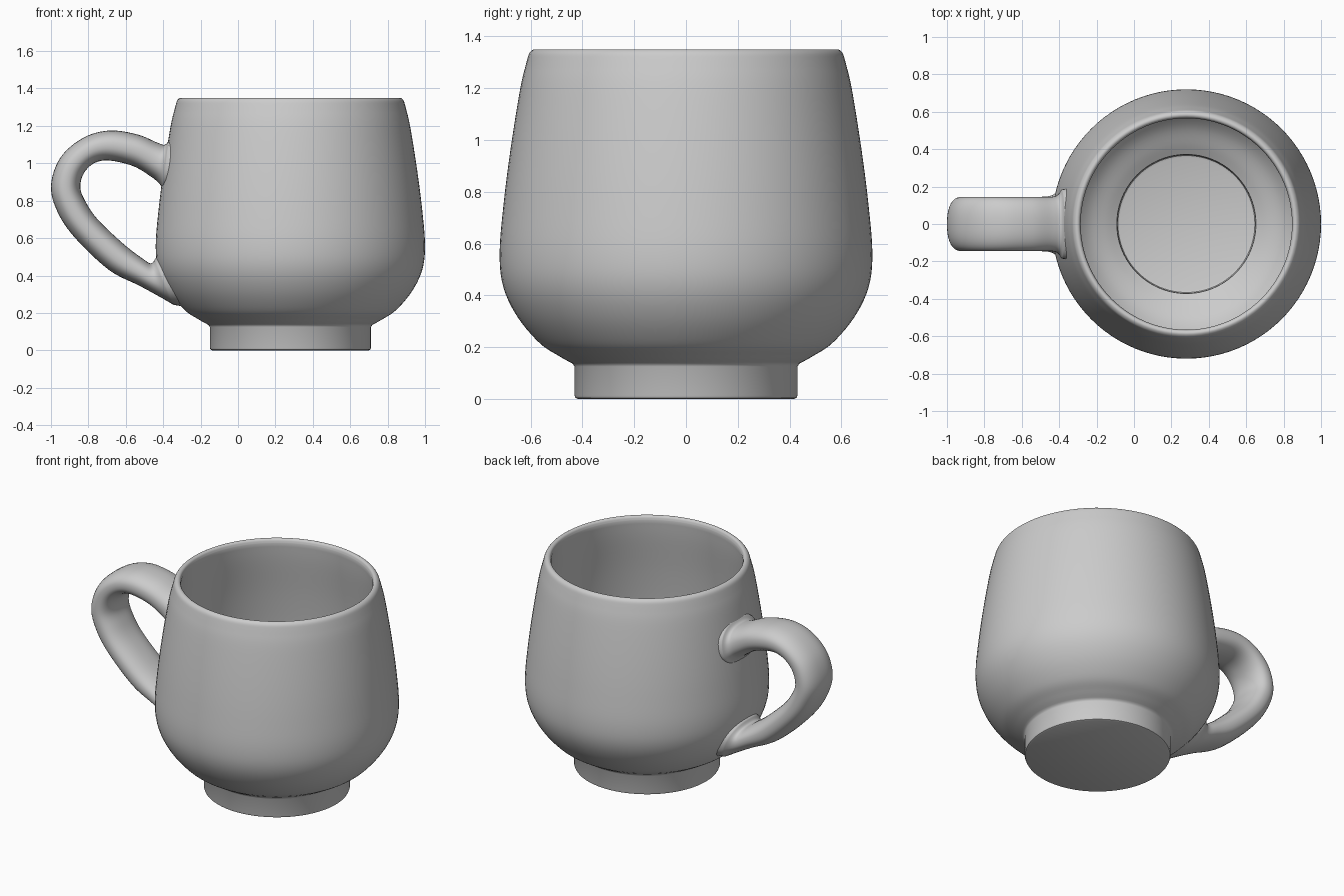
import bpy, bmesh, math
from mathutils import Vector

if "Cube" in bpy.data.objects:
    bpy.data.objects.remove(bpy.data.objects["Cube"], do_unlink=True)

AXIS_X = 0.28
SIDES = 96


def spline(points, steps):
    """Catmull-Rom curve through points of any dimension."""
    pts = [Vector(p) for p in points]
    pts = [2 * pts[0] - pts[1]] + pts + [2 * pts[-1] - pts[-2]]
    out = []
    for a, b, c, d in zip(pts, pts[1:], pts[2:], pts[3:]):
        for i in range(steps):
            t = i / steps
            out.append(0.5 * (2 * b + (c - a) * t + (2 * a - 5 * b + 4 * c - d) * t ** 2
                              + (3 * b - a - 3 * c + d) * t ** 3))
    return out + [pts[-2]]


def loft(name, rings, angle):
    """Skin a list of closed rings, cap both ends and smooth the shading."""
    bm = bmesh.new()
    loops = [[bm.verts.new(p) for p in ring] for ring in rings]
    for low, high in zip(loops, loops[1:]):
        n = len(low)
        for i in range(n):
            j = (i + 1) % n
            bm.faces.new((low[i], low[j], high[j], high[i]))
    bm.faces.new(loops[0])
    bm.faces.new(loops[-1])
    bmesh.ops.recalc_face_normals(bm, faces=bm.faces)
    mesh = bpy.data.meshes.new(name)
    bm.to_mesh(mesh)
    bm.free()
    obj = bpy.data.objects.new(name, mesh)
    bpy.context.collection.objects.link(obj)
    bpy.ops.object.select_all(action='DESELECT')
    obj.select_set(True)
    bpy.context.view_layer.objects.active = obj
    bpy.ops.object.shade_smooth_by_angle(angle=math.radians(angle))
    return obj


# Cup: foot, outer wall, rounded rim, inner wall and sunken floor as (radius, z)
foot = [(0.418, 0), (0.427, 0.004), (0.431, 0.014), (0.431, 0.125)]
outer = spline([(0.438, 0.136), (0.49, 0.165), (0.565, 0.215), (0.65, 0.315), (0.705, 0.43),
                (0.72, 0.56), (0.705, 0.75), (0.677, 0.97), (0.64, 1.2), (0.615, 1.305)], 5)
rim = spline([(0.615, 1.305), (0.605, 1.336), (0.588, 1.35), (0.572, 1.345), (0.565, 1.325)], 4)
inner = spline([(0.565, 1.325), (0.58, 1.2), (0.617, 0.97), (0.645, 0.75), (0.66, 0.56),
                (0.646, 0.44), (0.6, 0.345), (0.52, 0.255), (0.42, 0.195), (0.372, 0.165)], 5)
floor = [(0.37, 0.15), (0.37, 0.075), (0.366, 0.064), (0.355, 0.06)]
profile = foot + outer + rim[1:] + inner[1:] + floor

angles = [2 * math.pi * i / SIDES for i in range(SIDES)]
loft("cup_body", [[(AXIS_X + r * math.cos(a), r * math.sin(a), z) for a in angles]
                  for r, z in profile], 40)


def wall_radius(z):
    for (r0, z0), (r1, z1) in zip(outer, outer[1:]):
        if z0 <= z <= z1:
            return r0 + (r1 - r0) * (z - z0) / (z1 - z0)
    return outer[0][0]


# Handle: stations of outer edge x, z, inner edge x, z and half width
stations = spline([
    (-0.365, 1.13, -0.40, 0.86, 0.19), (-0.39, 1.10, -0.42, 0.89, 0.158),
    (-0.43, 1.11, -0.46, 0.925, 0.145), (-0.54, 1.155, -0.56, 0.985, 0.145),
    (-0.69, 1.175, -0.69, 1.015, 0.145), (-0.83, 1.135, -0.77, 1.0, 0.145),
    (-0.95, 1.03, -0.825, 0.945, 0.145), (-1.0, 0.88, -0.843, 0.87, 0.145),
    (-0.965, 0.74, -0.815, 0.795, 0.145), (-0.87, 0.60, -0.75, 0.70, 0.145),
    (-0.69, 0.43, -0.61, 0.567, 0.145), (-0.53, 0.347, -0.505, 0.487, 0.145),
    (-0.42, 0.287, -0.463, 0.465, 0.152), (-0.33, 0.235, -0.44, 0.495, 0.185)], 6)


def rounded(v):
    return math.copysign(abs(v) ** 0.85, v)


rings = []
for ox, oz, ix, iz, width in stations:
    ring = []
    for k in range(40):
        a = 2 * math.pi * k / 40
        c, s = rounded(math.cos(a)), rounded(math.sin(a))
        ring.append(Vector(((ox + ix + (ox - ix) * c) / 2, width * s,
                            (oz + iz + (oz - iz) * c) / 2)))
    rings.append(ring)

# Seat both flared ends just inside the cup wall
for ring in (rings[0], rings[-1]):
    for p in ring:
        r = wall_radius(p.z) - 0.008
        p.x = AXIS_X - math.sqrt(r * r - p.y * p.y)
loft("handle", rings, 60)
